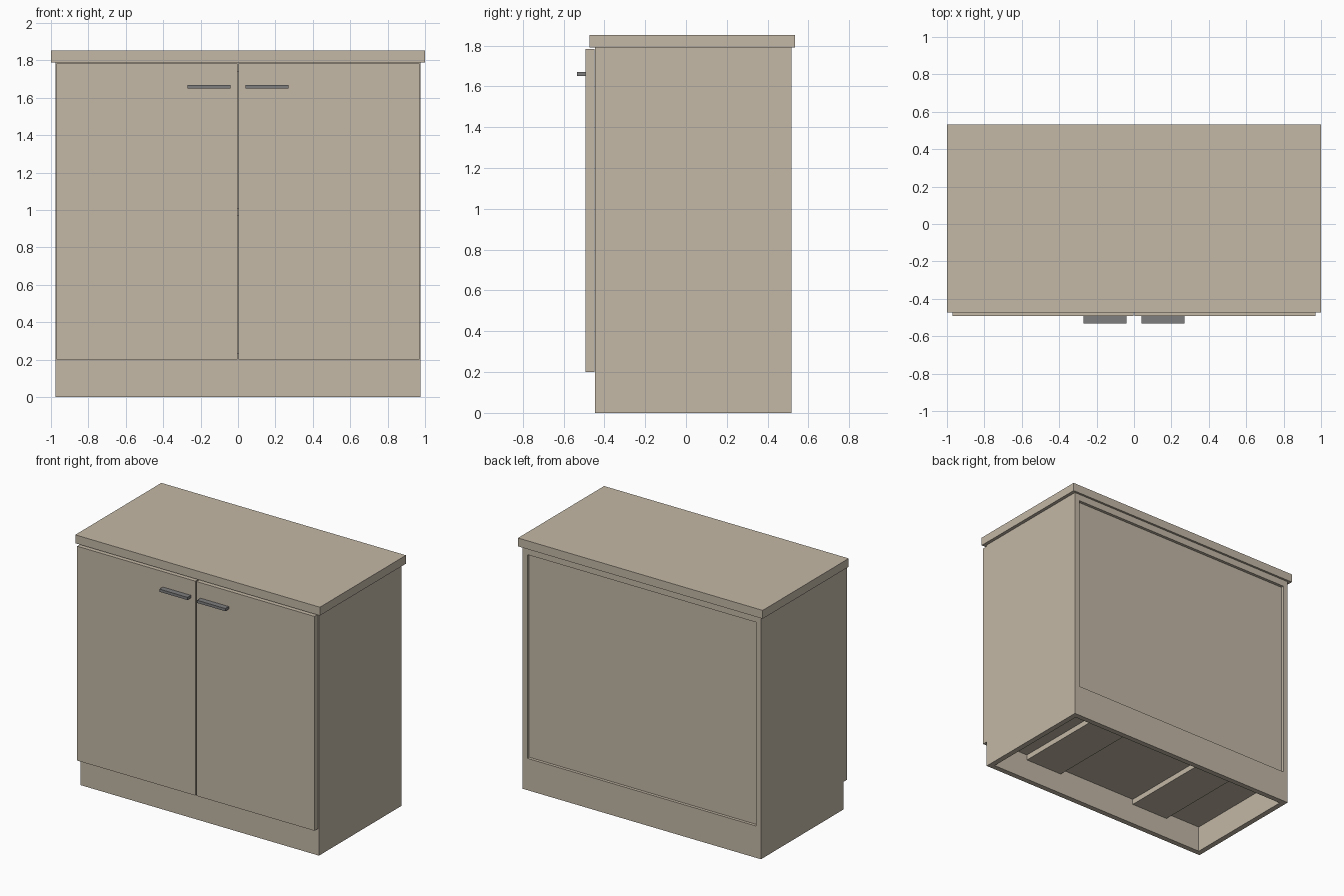
import bpy

if "Cube" in bpy.data.objects:
    bpy.data.objects.remove(bpy.data.objects["Cube"])


def material(name, rgb):
    mat = bpy.data.materials.new(name)
    mat.diffuse_color = (*rgb, 1)
    mat.use_nodes = True
    mat.node_tree.nodes["Principled BSDF"].inputs["Base Color"].default_value = mat.diffuse_color
    return mat


WOOD = material("beige_laminate", (0.55, 0.48, 0.385))
METAL = material("dark_metal", (0.21, 0.21, 0.215))


def box(name, x, y, z, mat=WOOD):
    """Axis-aligned box from (min, max) ranges."""
    bpy.ops.mesh.primitive_cube_add(
        size=1, location=[(r[0] + r[1]) / 2 for r in (x, y, z)])
    ob = bpy.context.object
    ob.name = name
    ob.scale = [r[1] - r[0] for r in (x, y, z)]
    bpy.ops.object.transform_apply(location=False, rotation=False, scale=True)
    ob.data.materials.append(mat)
    return ob


def pair(name, x, y, z, mat=WOOD):
    """Box on the right and its mirror image on the left."""
    box(name + "_right", x, y, z, mat)
    box(name + "_left", (-x[1], -x[0]), y, z, mat)


W, T = 0.975, 0.04            # half width of carcass, board thickness
IN = W - T                    # half width between the side boards
FRONT, BACK, TOP = -0.447, 0.517, 1.79
FLOOR = 0.195

# Carcass sides
pair("side_panel", (IN, W), (FRONT, BACK), (0, TOP))

# Plinth and rails closing front and back
box("plinth_front", (-IN, IN), (FRONT, FRONT + T), (0, FLOOR))
box("plinth_back", (-IN, IN), (BACK - T, BACK), (0, FLOOR + T))
box("top_rail_back", (-IN, IN), (BACK - T, BACK), (TOP - 0.05, TOP))
box("top_rail_front", (-IN, IN), (FRONT, FRONT + T), (TOP - 0.05, TOP))

# Recessed back panel
box("back_panel", (-IN, IN), (BACK - 0.04, BACK - 0.022), (FLOOR + T, TOP - 0.05))

# Cabinet floor, support battens beneath it and inner shelf
box("floor_panel", (-IN, IN), (FRONT, BACK - T), (FLOOR, FLOOR + T))
pair("floor_batten", (0.33, 0.64), (FRONT + T, BACK - T), (FLOOR - T, FLOOR))
box("shelf", (-IN, IN), (FRONT + 0.02, BACK - T), (0.97, 1.01))

# Worktop
box("worktop", (-1, 1), (-0.472, 0.533), (TOP, 1.852))

# Doors with bar handles
pair("door", (0.004, 0.97), (-0.493, FRONT - 0.002), (0.2, 1.784))
pair("handle", (0.04, 0.27), (-0.533, -0.493), (1.65, 1.67), METAL)
